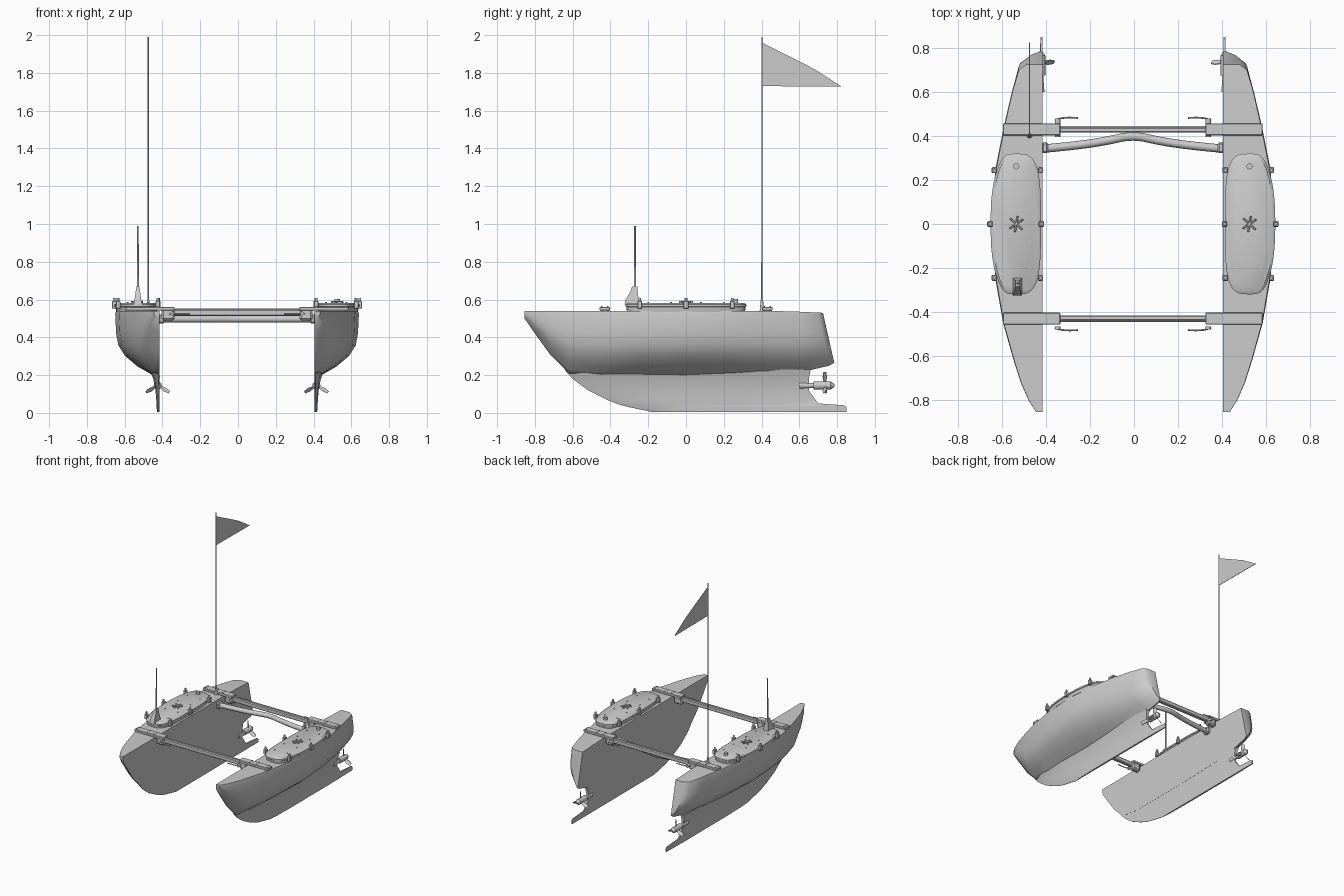
import bpy, bmesh, math
from mathutils import Vector, Matrix

if "Cube" in bpy.data.objects:
    bpy.data.objects.remove(bpy.data.objects["Cube"], do_unlink=True)

grey = bpy.data.materials.new("light_grey")
grey.use_nodes = True
colour = (0.6, 0.6, 0.6, 1)
grey.diffuse_color = colour
grey.node_tree.nodes["Principled BSDF"].inputs["Base Color"].default_value = colour
MID = -0.005  # symmetry plane of the two hulls


def finish(name, bm, angle=35):
    bmesh.ops.recalc_face_normals(bm, faces=bm.faces)
    mesh = bpy.data.meshes.new(name)
    bm.to_mesh(mesh)
    bm.free()
    mesh.materials.append(grey)
    ob = bpy.data.objects.new(name, mesh)
    bpy.context.collection.objects.link(ob)
    bpy.ops.object.select_all(action="DESELECT")
    ob.select_set(True)
    bpy.context.view_layer.objects.active = ob
    bpy.ops.object.shade_smooth_by_angle(angle=math.radians(angle))
    return ob


def loft(name, rings, angle=35):
    """Skin a list of closed rings and cap both ends."""
    bm = bmesh.new()
    rows = [[bm.verts.new(p) for p in ring] for ring in rings]
    n = len(rows[0])
    for a, b in zip(rows, rows[1:]):
        for i in range(n):
            j = (i + 1) % n
            bm.faces.new((a[i], a[j], b[j], b[i]))
    bm.faces.new(rows[0])
    bm.faces.new(rows[-1])
    return finish(name, bm, angle)


def box(name, centre, size, bevel=0.003, turn=0):
    bm = bmesh.new()
    bmesh.ops.create_cube(bm, size=1)
    bmesh.ops.scale(bm, vec=size, verts=bm.verts)
    if bevel:
        bmesh.ops.bevel(bm, geom=bm.edges[:], offset=bevel, segments=1, affect="EDGES")
    bmesh.ops.rotate(bm, verts=bm.verts, matrix=Matrix.Rotation(turn, 3, "Z"))
    bmesh.ops.translate(bm, vec=centre, verts=bm.verts)
    return finish(name, bm)


def rod(name, a, b, r1, r2=None, sides=12):
    a, b = Vector(a), Vector(b)
    bm = bmesh.new()
    bmesh.ops.create_cone(bm, cap_ends=True, segments=sides, radius1=r1,
                          radius2=r1 if r2 is None else r2, depth=(b - a).length)
    spin = Vector((0, 0, 1)).rotation_difference(b - a).to_matrix().to_4x4()
    bmesh.ops.transform(bm, matrix=Matrix.Translation((a + b) / 2) @ spin, verts=bm.verts)
    return finish(name, bm)


def tube(name, points, radius):
    curve = bpy.data.curves.new(name, "CURVE")
    curve.dimensions = "3D"
    curve.bevel_depth = radius
    curve.bevel_resolution = 3
    curve.use_fill_caps = True
    curve.materials.append(grey)
    spline = curve.splines.new("NURBS")
    spline.points.add(len(points) - 1)
    for p, co in zip(spline.points, points):
        p.co = (*co, 1)
    spline.use_endpoint_u = True
    spline.order_u = 3
    ob = bpy.data.objects.new(name, curve)
    bpy.context.collection.objects.link(ob)


# Hull stations: y, width, bottom z, stern rake
STATIONS = [(-0.855, 0.03, 0.5, 0), (-0.8, 0.065, 0.42, 0), (-0.72, 0.1, 0.31, 0),
            (-0.62, 0.132, 0.21, 0), (-0.45, 0.18, 0.19, 0), (-0.25, 0.215, 0.19, 0),
            (0, 0.235, 0.19, 0), (0.25, 0.215, 0.195, 0), (0.45, 0.175, 0.2, 0.005),
            (0.6, 0.14, 0.22, 0.03), (0.7, 0.11, 0.25, 0.06), (0.725, 0.075, 0.265, 0.06)]
# Section: share of width, share of height
SECTION = [(0, 0), (0.1, 0), (0.24, 0.06), (0.5, 0.16), (0.78, 0.32), (0.93, 0.48),
           (0.98, 0.66), (1, 0.95), (0.98, 1), (0, 1)]
# Fin levels: z, front y, back y, thickness
FIN = [(0.005, -0.18, 0.85, 0.012), (0.03, -0.3, 0.85, 0.014), (0.04, -0.34, 0.84, 0.014),
       (0.05, -0.37, 0.7, 0.015), (0.07, -0.42, 0.685, 0.016), (0.12, -0.52, 0.65, 0.02),
       (0.18, -0.6, 0.65, 0.032), (0.23, -0.645, 0.66, 0.05)]
FIN_SECTION = [(0, 0.1), (0.08, 0.7), (0.25, 1), (0.8, 1), (1, 0.6)]


def hull_side(s, side):
    def X(v):
        return MID + s * v

    rings = []
    for y, w, bottom, rake in STATIONS:
        top = 0.54 - 0.01 * max(0, (y - 0.5) / 0.22)
        rings.append([(X(0.41 + w * u), y + rake * (1 - h), bottom + (top - bottom) * h)
                      for u, h in SECTION])
    loft(side + "_hull", rings, 40)
    rings = []
    for z, y0, y1, t in FIN:
        outer = [(X(0.412 + t * u), y0 + (y1 - y0) * f, z) for f, u in FIN_SECTION]
        rings.append(outer + [(X(0.411), y1, z), (X(0.411), y0, z)])
    loft(side + "_keel_fin", rings, 40)

    # Hatch with rounded ends
    def outline(z, inset):
        ring = []
        for i in range(48):
            a = 2 * math.pi * i / 48
            c, q = math.cos(a), math.sin(a)
            y = math.copysign(abs(q) ** 0.55, q) * (0.32 - inset)
            x = math.copysign(abs(c) ** 0.55, c) * (0.115 - inset)
            if x > 0:
                x -= 0.3 * y * y * x / 0.115
            ring.append((X(0.533 + x), y, z))
        return ring
    loft(side + "_hatch", [outline(z, i) for z, i in
                           [(0.535, 0.008), (0.56, 0.004), (0.563, 0), (0.574, 0), (0.582, 0.012)]])
    for y, xs in [(-0.245, (0.42, 0.63)), (0, (0.416, 0.65)), (0.245, (0.42, 0.63))]:
        for x in xs:
            box(side + "_hatch_latch", (X(x), y, 0.572), (0.024, 0.026, 0.04))
            rod(side + "_latch_knob", (X(x), y, 0.59), (X(x), y, 0.608), 0.007)
    for y in (-0.2, -0.08, 0.08, 0.2):
        for x in (0.47, 0.58):
            rod(side + "_hatch_bolt", (X(x), y, 0.58), (X(x), y, 0.586), 0.005, sides=8)
    for turn in (0.6, 1.4, 2.4):
        box(side + "_hatch_grip", (X(0.53), 0, 0.586), (0.075, 0.009, 0.012), 0.002, turn)
    rod(side + "_hatch_vent", (X(0.53), 0.262, 0.58), (X(0.53), 0.262, 0.602), 0.014)

    # Crossbar mounts, clamps and levers
    for e in (-1, 1):
        y = 0.43 * e
        box(side + "_mount_plate", (X(0.46), y, 0.551), (0.26, 0.054, 0.02))
        box(side + "_clamp", (X(0.365), y, 0.525), (0.07, 0.046, 0.07), 0.01)
        rod(side + "_clamp_pin", (X(0.342), y - 0.035, 0.525), (X(0.342), y + 0.05 * e, 0.525), 0.012)
        tube(side + "_clamp_lever", [(X(0.355), 0.47 * e, 0.525), (X(0.33), 0.488 * e, 0.525),
                                     (X(0.25), 0.482 * e, 0.525)], 0.004)
        for x in (0.42, 0.48, 0.57):
            for dy in (-0.016, 0.016):
                rod(side + "_plate_bolt", (X(x), y + dy, 0.56), (X(x), y + dy, 0.566), 0.005, sides=8)
    box(side + "_beam_socket", (X(0.4), 0.347, 0.497), (0.03, 0.05, 0.05), 0.008)

    # Motor pod and propeller
    px, pz = X(0.42), 0.145
    rod(side + "_motor_mount", (px, 0.6, pz), (px, 0.68, pz), 0.018, 0.012)
    rod(side + "_motor_pod", (px, 0.675, pz), (px, 0.765, pz), 0.022)
    rod(side + "_motor_tail", (px, 0.765, pz), (px, 0.785, pz), 0.022, 0.008)
    for i in range(3):
        a = math.pi / 2 + i * 2 * math.pi / 3
        d = Vector((math.cos(a), 0, math.sin(a)))
        across = Vector((-d.z, 0, d.x)) * 0.011
        rings = []
        for r, k in ((0.015, 0.5), (0.045, 1), (0.072, 0.6)):
            c = Vector((px, 0.735, pz)) + d * r
            slant = (across + Vector((0, 0.01, 0))) * k
            thick = Vector((0, 0.002, 0))
            rings.append([c - slant - thick, c + slant - thick, c + slant + thick, c - slant + thick])
        loft(side + "_propeller_blade", rings)


hull_side(1, "left")
hull_side(-1, "right")

# Straight crossbars and the bowed rear beam
for label, y in (("front", -0.43), ("rear", 0.43)):
    box(label + "_crossbar", (MID, y, 0.53), (0.72, 0.03, 0.036), 0.006)
    box(label + "_crossbar_rail", (MID, y, 0.549), (0.66, 0.012, 0.006), 0.001)
tube("bowed_beam", [(MID + x, y, 0.497) for x, y in
                    [(-0.41, 0.342), (-0.27, 0.355), (-0.13, 0.375), (0, 0.405),
                     (0.13, 0.375), (0.27, 0.355), (0.41, 0.342)]], 0.019)

# Antenna on the right hatch
ax = -0.53
loft("antenna_base", [[(ax + sx * w, y, z) for sx, y in ((-1, a), (1, a), (1, b), (-1, b))]
                      for z, w, a, b in ((0.575, 0.022, -0.325, -0.245), (0.6, 0.018, -0.32, -0.25),
                                         (0.64, 0.012, -0.295, -0.256), (0.67, 0.008, -0.285, -0.258))])
rod("antenna_whip", (ax, -0.27, 0.65), (ax, -0.27, 0.99), 0.006, 0.004)

# Flagpole and pennant
fx, fy = -0.475, 0.402
rod("flagpole_foot", (fx, fy, 0.54), (fx, fy, 0.6), 0.012, 0.006)
rod("flagpole_lower", (fx, fy, 0.58), (fx, fy, 0.8), 0.004)
rod("flagpole", (fx, fy, 0.8), (fx, fy, 1.99), 0.003)
pennant = [(fy, 1.73), (0.825, 1.727), (0.68, 1.82), (fy, 1.96)]
loft("pennant", [[(fx + dx, y, z) for y, z in pennant] for dx in (-0.0015, 0.0015)])
